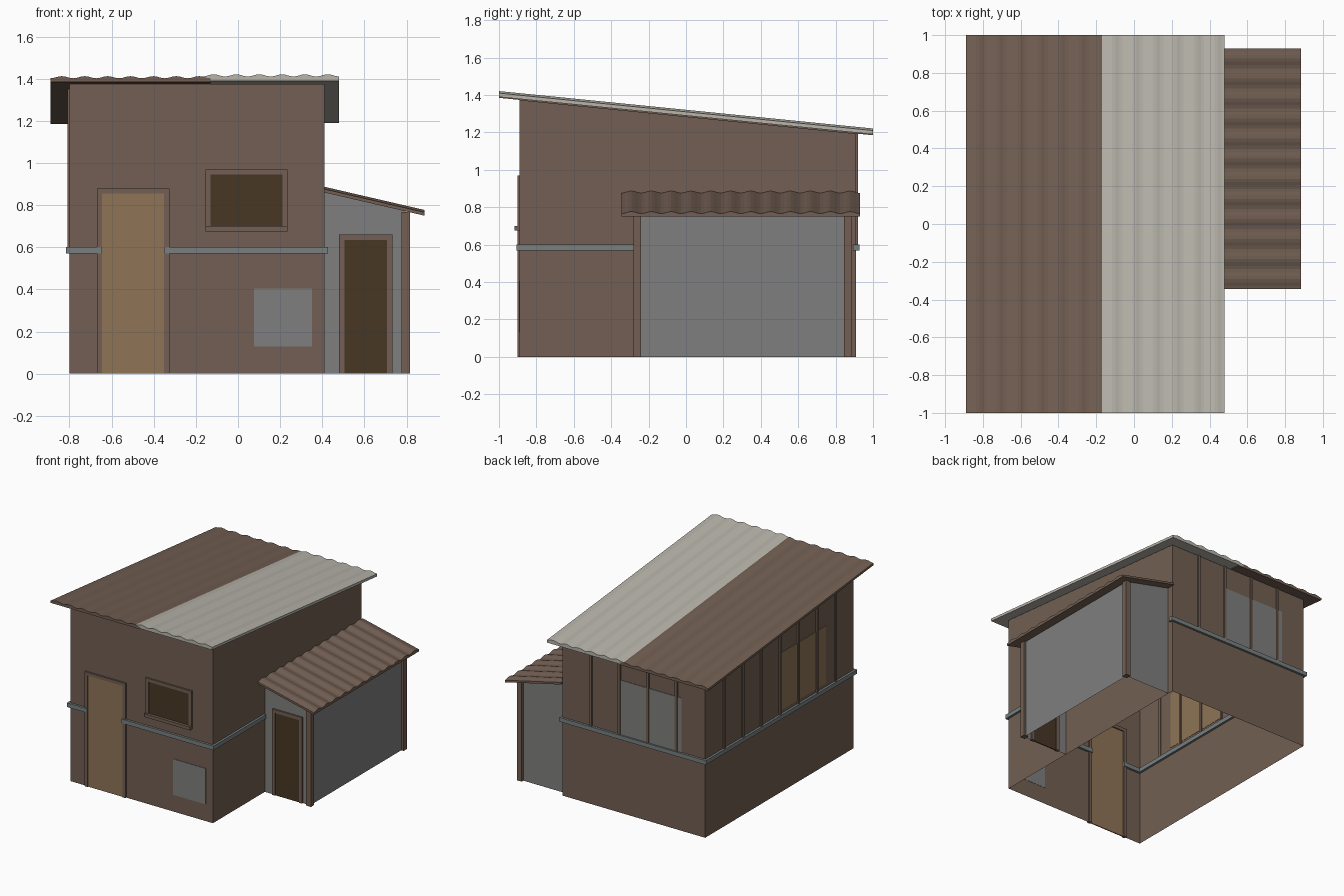
import bpy, bmesh, math

if "Cube" in bpy.data.objects:
    bpy.data.objects.remove(bpy.data.objects["Cube"])


def material(name, r, g, b):
    m = bpy.data.materials.new(name)
    lin = [((c / 255 + 0.055) / 1.055) ** 2.4 for c in (r, g, b)]
    m.diffuse_color = (*lin, 1)
    m.use_nodes = True
    m.node_tree.nodes["Principled BSDF"].inputs["Base Color"].default_value = m.diffuse_color
    return m


BROWN = material("brown timber", 114, 95, 83)
TAN = material("tan wood", 142, 116, 86)
DARK = material("dark brown panel", 72, 55, 36)
GREY = material("concrete grey", 127, 127, 126)
BELT = material("blue grey trim", 120, 128, 129)
PALE = material("pale metal", 184, 181, 171)


def make(name, verts, faces, mat, outward=True):
    me = bpy.data.meshes.new(name)
    me.from_pydata(verts, [], faces)
    me.materials.append(mat)
    if outward:
        bm = bmesh.new()
        bm.from_mesh(me)
        bmesh.ops.recalc_face_normals(bm, faces=bm.faces)
        bm.to_mesh(me)
        bm.free()
    ob = bpy.data.objects.new(name, me)
    bpy.context.collection.objects.link(ob)
    return ob


def box(name, x0, x1, y0, y1, z0, z1, mat):
    v = [(x, y, z) for x in (x0, x1) for y in (y0, y1) for z in (z0, z1)]
    f = [(0, 1, 3, 2), (4, 6, 7, 5), (0, 4, 5, 1), (2, 3, 7, 6), (0, 2, 6, 4), (1, 5, 7, 3)]
    return make(name, v, f, mat)


def wall_strip(name, pts, top, mat):
    """Thin walls standing along a plan path, with tops following a roof slope."""
    v = [(x, y, 0) for x, y in pts] + [(x, y, top(x, y)) for x, y in pts]
    n = len(pts)
    f = [(i, i + 1, n + i + 1, n + i) for i in range(n - 1)]
    return make(name, v, f, mat, outward=False)


def corrugated(name, u0, u1, waves, start, end, axis, mat, thick=0.02, amp=0.011):
    """Sheet with a flat underside and waved top; start and end are (distance, z)."""
    n = waves * 6
    v = []
    for d, z in (start, end):
        for i in range(n + 1):
            u = u0 + (u1 - u0) * i / n
            h = thick + amp * (0.5 - 0.5 * math.cos(2 * math.pi * i / 6))
            for zz in (z, z + h):
                v.append((u, d, zz) if axis == "x" else (d, u, zz))
    k = 2 * (n + 1)
    f = []
    for i in range(n):
        a, b = 2 * i, 2 * i + 2
        f += [(a, b, b + 1, a + 1), (k + a, k + a + 1, k + b + 1, k + b),
              (a, k + a, k + b, b), (a + 1, b + 1, k + b + 1, k + a + 1)]
    f += [(0, 1, k + 1, k), (2 * n, k + 2 * n, k + 2 * n + 1, 2 * n + 1)]
    return make(name, v, f, mat)


def frame(name, x0, x1, z0, z1, w, y0, y1, sill=False):
    """Jambs and head around an opening, with an optional sill."""
    box(name + "_left_jamb", x0, x0 + w, y0, y1, z0, z1, BROWN)
    box(name + "_right_jamb", x1 - w, x1, y0, y1, z0, z1, BROWN)
    box(name + "_head", x0 + w, x1 - w, y0, y1, z1 - w, z1, BROWN)
    if sill:
        box(name + "_sill", x0, x1, y0 - 0.015, y1, z0, z0 + w, BROWN)


# Main body
L, R, F, B = -0.80, 0.41, -0.89, 0.91


def main_top(x, y):
    return 1.285 - 0.1 * y


def annex_top(x, y):
    return 0.86 - 0.2316 * (x - R)


wall_strip("main_walls", [(L, F), (R, F), (R, B), (L, B), (L, F)], main_top, BROWN)

# Main roof sheets, the pale one lapping over the brown one
corrugated("brown_roof", -0.89, -0.13, 7, (-1, 1.385), (1, 1.185), "x", BROWN, 0.017, 0.01)
corrugated("pale_roof", -0.17, 0.48, 6, (-1, 1.39), (1, 1.19), "x", PALE)

# Lean-to walls, posts and roof
wall_strip("annex_walls", [(R, -0.26), (0.795, -0.26), (0.795, 0.865), (R, 0.865)],
           annex_top, GREY)
for side, y in (("front", -0.28), ("back", 0.845)):
    box("annex_" + side + "_post", 0.775, 0.815, y, y + 0.04, 0, 0.768, BROWN)
corrugated("annex_roof", -0.345, 0.93, 12, (R, 0.86), (0.885, 0.75), "y", BROWN, 0.016)

# Trim belt around the main body, broken at the door and the lean-to
Z0, Z1, P = 0.57, 0.602, 0.017
box("belt_front_left", L - P, -0.645, F - P, F + P, Z0, Z1, BELT)
box("belt_front_right", -0.352, R + P, F - P, F + P, Z0, Z1, BELT)
box("belt_left", L - P, L + P, F + P, B - P, Z0, Z1, BELT)
box("belt_back", L - P, R + P, B - P, B + P, Z0, Z1, BELT)
box("belt_right", R - P, R + P, F + P, -0.27, Z0, Z1, BELT)

# Main door
frame("door", -0.67, -0.325, 0, 0.88, 0.025, F - 0.012, F + 0.012)
box("door_panel", -0.645, -0.35, F - 0.005, F + 0.003, 0, 0.855, TAN)

# Front window
frame("window", -0.155, 0.235, 0.675, 0.97, 0.025, F - 0.012, F + 0.012, sill=True)
box("window_panel", -0.13, 0.21, F - 0.005, F + 0.003, 0.70, 0.945, DARK)

# Lean-to door
frame("annex_door", 0.48, 0.733, 0, 0.66, 0.026, -0.272, -0.248)
box("annex_door_panel", 0.506, 0.707, -0.265, -0.257, 0, 0.634, DARK)

# Wall patches
box("front_patch", 0.075, 0.35, F - 0.004, F + 0.002, 0.13, 0.405, GREY)
box("back_patch", -0.60, -0.08, B - 0.002, B + 0.004, 0.60, 1.02, GREY)
box("left_patch", L - 0.004, L + 0.002, -0.55, 0.01, 0.63, 1.07, TAN)

# Upper wall battens on the back and left sides
for i in range(1, 5):
    x = L + (R - L) * i / 5
    box("back_batten", x - 0.01, x + 0.01, B - 0.008, B + 0.01, Z1, main_top(0, B), BROWN)
for i in range(1, 8):
    y = F + (B - F) * i / 8
    box("left_batten", L - 0.01, L + 0.008, y - 0.01, y + 0.01, Z1, main_top(0, y), BROWN)
